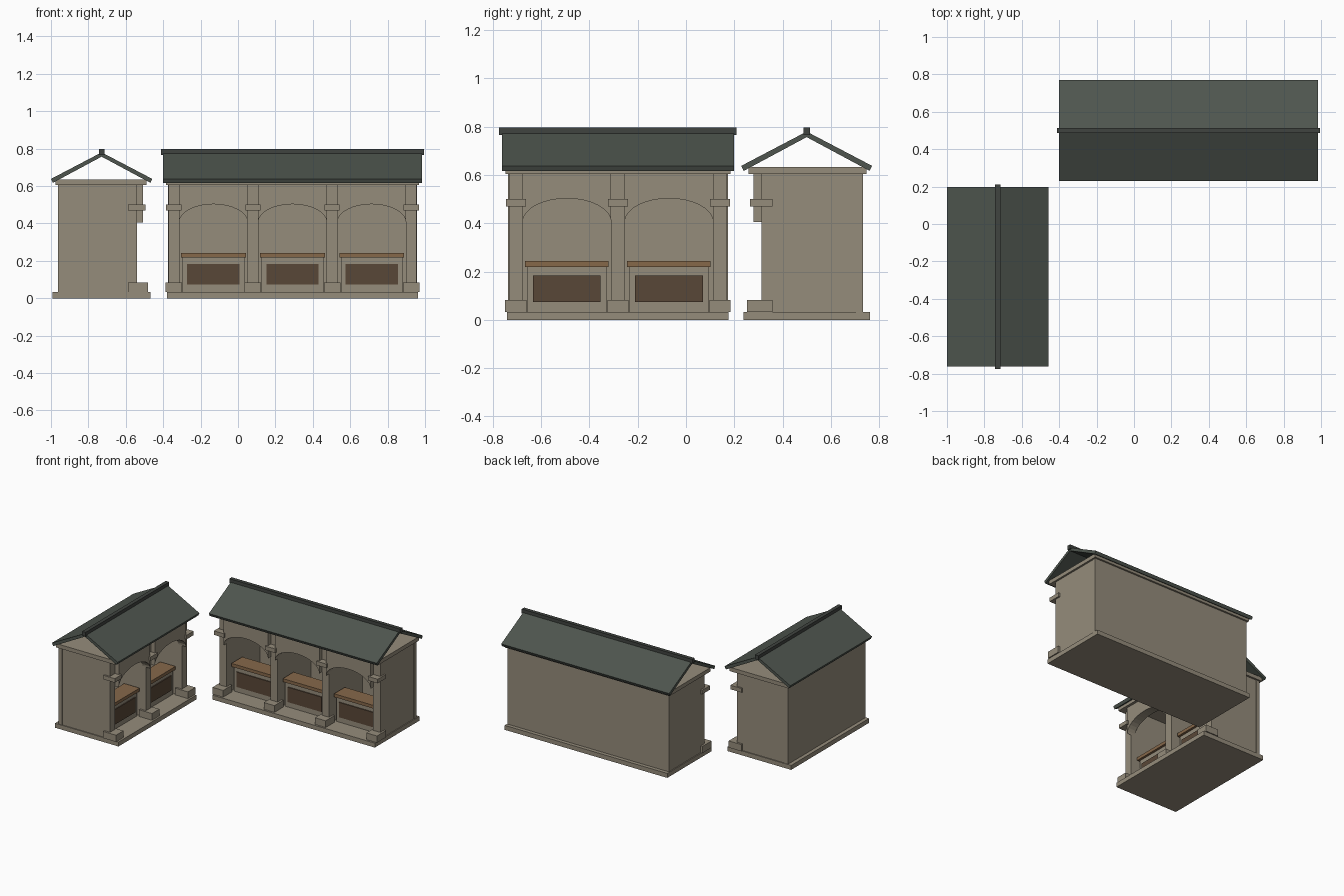
import bpy, math
from mathutils import Matrix

if "Cube" in bpy.data.objects:
    bpy.data.objects.remove(bpy.data.objects["Cube"])


def srgb(r, g, b):
    f = lambda c: (c / 255 / 12.92) if c < 10 else ((c / 255 + 0.055) / 1.055) ** 2.4
    return (f(r), f(g), f(b), 1)


def material(name, rgb):
    m = bpy.data.materials.new(name)
    m.diffuse_color = srgb(*rgb)
    m.use_nodes = True
    m.node_tree.nodes["Principled BSDF"].inputs["Base Color"].default_value = m.diffuse_color
    return m


STONE = material("stone", (149, 140, 123))
SLATE = material("roof slate", (78, 85, 78))
RIDGE = material("dark ridge", (64, 68, 64))
WOOD = material("counter wood", (134, 104, 74))
PANEL = material("dark wood panel", (89, 71, 55))


def prism(name, profile, start, end, axis, mat, frame):
    """Extrude a profile along u (profile is v,w) or along v (profile is u,w)."""
    place = (lambda p, t: (t, p[0], p[1])) if axis == "u" else (lambda p, t: (p[0], t, p[1]))
    n = len(profile)
    verts = [place(p, t) for t in (start, end) for p in profile]
    faces = [list(range(n)), list(range(2 * n - 1, n - 1, -1))]
    faces += [[i, i + n, (i + 1) % n + n, (i + 1) % n] for i in range(n)]
    if axis == "u":
        faces = [f[::-1] for f in faces]
    me = bpy.data.meshes.new(name)
    me.from_pydata(verts, [], faces)
    me.materials.append(mat)
    ob = bpy.data.objects.new(name, me)
    bpy.context.collection.objects.link(ob)
    ob.matrix_world = frame
    return ob


def box(name, u, v, w, mat, frame):
    rect = [(u[0], w[0]), (u[1], w[0]), (u[1], w[1]), (u[0], w[1])]
    return prism(name, rect, v[0], v[1], "v", mat, frame)


PITCH, HALF_WALL = 0.423, 0.029
FLOOR, TOP, SPRING, RISE = 0.033, 0.605, 0.405, 0.098


def arcade(label, bays, frame):
    """Arcade of market stalls: length along u, open front facing -v."""
    half = bays * PITCH / 2
    outer = half + HALF_WALL

    def part(name, u, v, w, mat=STONE):
        return box(label + "_" + name, u, v, w, mat, frame)

    # plinth, back wall and cornice slab
    part("plinth", (-outer - 0.007, outer + 0.007), (-0.262, 0.262), (0, FLOOR))
    part("back_wall", (-outer - 0.003, outer + 0.003), (0.205, 0.234), (FLOOR, TOP))
    part("cornice", (-outer - 0.014, outer + 0.014), (-0.24, 0.247), (TOP, 0.634))

    # dividing walls with base blocks and capitals at their front ends
    for i in range(bays + 1):
        c = -half + i * PITCH
        part("dividing_wall", (c - HALF_WALL, c + HALF_WALL), (-0.188, 0.228), (FLOOR, TOP))
        part("pier_base", (c - 0.044, c + 0.044), (-0.248, -0.142), (FLOOR, 0.083))
        part("pier_capital", (c - 0.041, c + 0.041), (-0.235, -0.142), (0.47, 0.5))

    for i in range(bays):
        c = -half + (i + 0.5) * PITCH
        # arched front above each opening
        a = PITCH / 2 - HALF_WALL + 0.001
        arc = [(c - a * math.cos(math.pi * k / 16), SPRING + RISE * math.sin(math.pi * k / 16))
               for k in range(17)]
        prism(label + "_arch", arc + [(c + a, TOP), (c - a, TOP)], -0.221, -0.155, "v", STONE, frame)
        # stall counter with inset panel
        part("counter_body", (c - 0.165, c + 0.165), (-0.125, -0.03), (FLOOR, 0.22))
        part("counter_panel", (c - 0.14, c + 0.14), (-0.132, -0.125), (0.073, 0.184), PANEL)
        part("counter_top", (c - 0.173, c + 0.173), (-0.142, -0.015), (0.219, 0.243), WOOD)

    # open gabled roof and ridge cap
    chevron = [(-0.271, 0.638), (-0.261, 0.617), (0, 0.757), (0.261, 0.617), (0.271, 0.638), (0, 0.78)]
    prism(label + "_roof", chevron, -outer - 0.029, outer + 0.029, "u", SLATE, frame)
    part("ridge_cap", (-outer - 0.04, outer + 0.04), (-0.014, 0.014), (0.765, 0.797), RIDGE)


arcade("long_arcade", 3, Matrix.Translation((0.2915, 0.5, 0)))
arcade("short_arcade", 2, Matrix.Translation((-0.729, -0.282, 0)) @ Matrix.Rotation(math.pi / 2, 4, "Z"))
